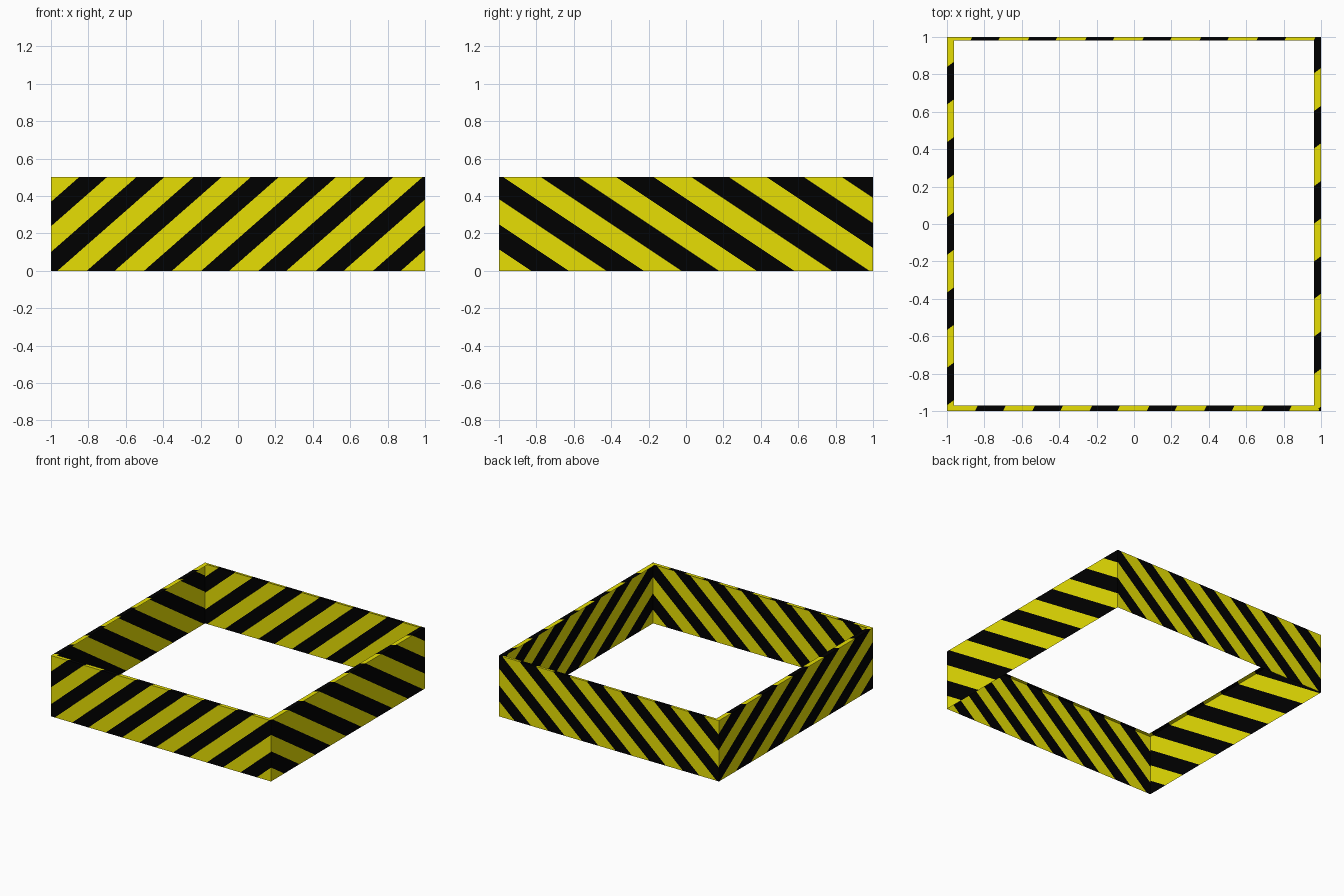
import bpy, bmesh, math
from mathutils import Vector

if "Cube" in bpy.data.objects:
    bpy.data.objects.remove(bpy.data.objects["Cube"])

H = 0.5
IX, IY0, IY1 = 0.963, -0.97, 0.98   # opening inside the top lip: half width, front, back


def material(name, rgb):
    m = bpy.data.materials.new(name)
    m.diffuse_color = (*rgb, 1)
    m.use_nodes = True
    m.node_tree.nodes["Principled BSDF"].inputs["Base Color"].default_value = m.diffuse_color
    return m


yellow = material("warning yellow", (0.80, 0.74, 0.001))
black = material("stripe black", (0.0, 0.0, 0.0))


def wall(name, outline, direction, period, width, start):
    """Thin sheet with a flat top lip; stripes follow the linear function direction . p."""
    bm = bmesh.new()
    low = [bm.verts.new((x, y, 0)) for x, y in outline[:2]]
    high = [bm.verts.new((x, y, H)) for x, y in outline]
    bm.faces.new((low[0], low[1], high[1], high[0]))
    bm.faces.new(high)
    d = Vector(direction)
    vals = [d.dot(v.co) for v in bm.verts]
    lo, hi = min(vals), max(vals)
    # cut along every stripe edge
    for k in range(math.floor((lo - start) / period), math.ceil((hi - start) / period) + 1):
        for f in (start + k * period, start + k * period + width):
            if lo < f < hi:
                bmesh.ops.bisect_plane(bm, geom=bm.verts[:] + bm.edges[:] + bm.faces[:],
                                       dist=1e-6, plane_co=d * (f / d.length_squared),
                                       plane_no=d.normalized())
    for face in bm.faces:
        phase = (d.dot(face.calc_center_median()) - start) % period
        face.material_index = 1 if phase < width else 0
    me = bpy.data.meshes.new(name)
    bm.to_mesh(me)
    bm.free()
    me.materials.append(yellow)
    me.materials.append(black)
    bpy.context.collection.objects.link(bpy.data.objects.new(name, me))


# outlines run anticlockwise: outer edge first, then inner edge of the lip
front_dir = (1, -0.5, -1.14)
wall("front_wall", [(-1, -1), (1, -1), (IX, IY0), (-IX, IY0)],
     front_dir, 0.306, 0.149, -0.85 + 0.5 - 0.57)
wall("back_wall", [(1, 1), (-1, 1), (-IX, IY1), (IX, IY1)],
     front_dir, 0.306, 0.149, -0.865 - 0.5 - 0.57)
side_dir = (-0.75, 1, 1.5)
wall("right_wall", [(1, -1), (1, 1), (IX, IY1), (IX, IY0)],
     side_dir, 0.402, 0.2, 0.03 - 0.75 + 0.75)
wall("left_wall", [(-1, 1), (-1, -1), (-IX, IY0), (-IX, IY1)],
     side_dir, 0.402, 0.2, -0.165 + 0.75 + 0.75)
